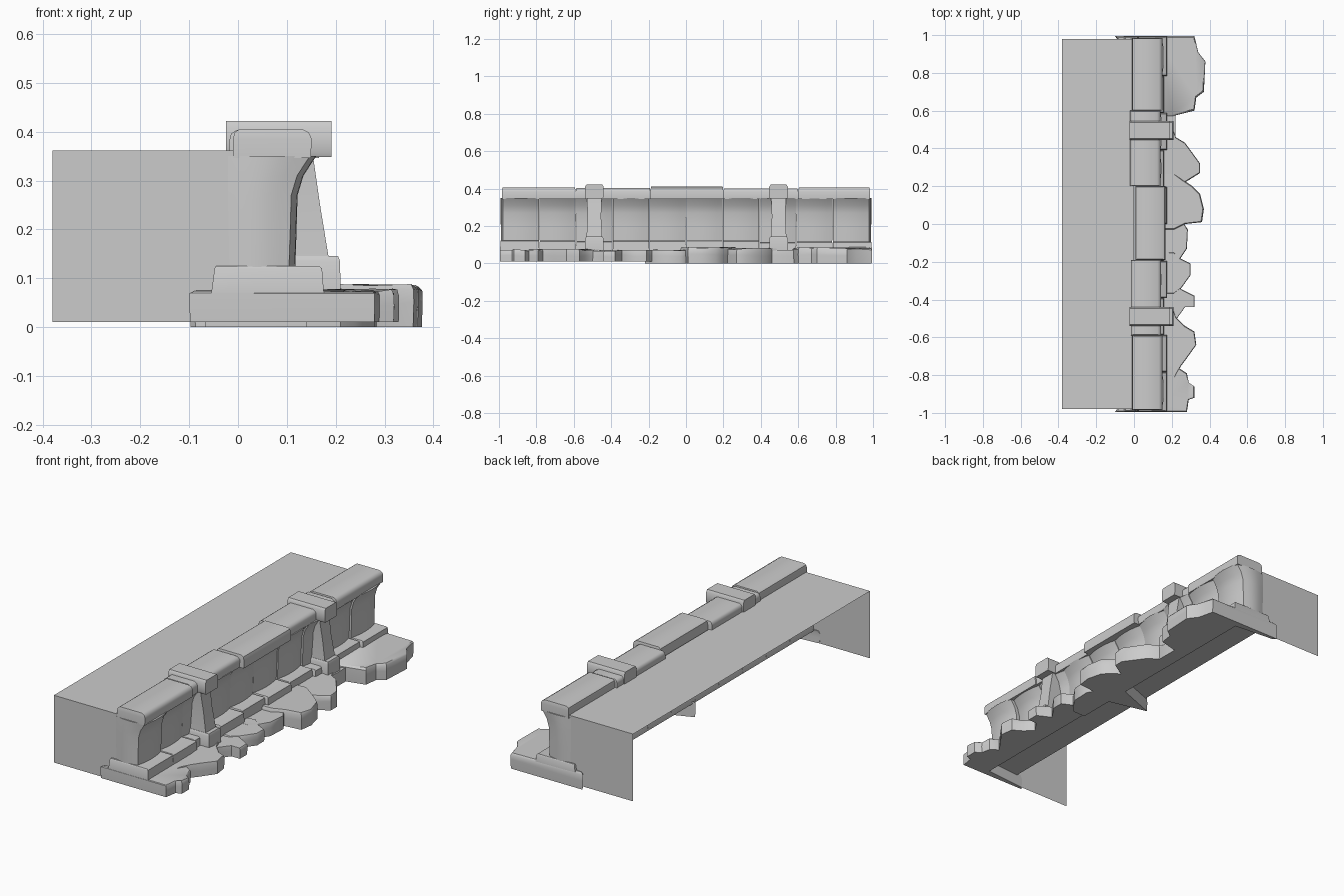
import bpy, bmesh, math, random
from mathutils import Vector

random.seed(4)
cube = bpy.data.objects.get("Cube")
if cube:
    bpy.data.objects.remove(cube, do_unlink=True)

stone = bpy.data.materials.new("grey_stone")
stone.use_nodes = True
GREY = (0.6, 0.6, 0.6, 1)
stone.diffuse_color = GREY
stone.node_tree.nodes["Principled BSDF"].inputs["Base Color"].default_value = GREY


def finish(name, bm, smooth=True):
    """Turn a bmesh into a named stone object."""
    bmesh.ops.recalc_face_normals(bm, faces=bm.faces)
    mesh = bpy.data.meshes.new(name)
    bm.to_mesh(mesh)
    bm.free()
    obj = bpy.data.objects.new(name, mesh)
    bpy.context.collection.objects.link(obj)
    mesh.materials.append(stone)
    if smooth:
        bpy.ops.object.select_all(action='DESELECT')
        obj.select_set(True)
        bpy.context.view_layer.objects.active = obj
        bpy.ops.object.shade_smooth_by_angle(angle=math.radians(40))


def loft(rings):
    """Skin a stack of equal-length rings and cap both ends."""
    bm = bmesh.new()
    rows = [[bm.verts.new(p) for p in ring] for ring in rings]
    count = len(rows[0])
    for low, high in zip(rows, rows[1:]):
        for i in range(count):
            j = (i + 1) % count
            bm.faces.new((low[i], low[j], high[j], high[i]))
    bm.faces.new(rows[0])
    bm.faces.new(rows[-1])
    return bm


def rect(x0, x1, y0, y1, z):
    return [(x0, y0, z), (x1, y0, z), (x1, y1, z), (x0, y1, z)]


# Thin platform top and its two end walls, open behind and below
bm = bmesh.new()
back, front, end, top, low = -0.38, 0.0, 0.98, 0.362, 0.01
bm.faces.new([bm.verts.new(p) for p in rect(back, front, -end, end, top)])
for y in (-end, end):
    corners = ((back, low), (front, low), (front, top), (back, top))
    bm.faces.new([bm.verts.new((x, y, z)) for x, z in corners])
finish("platform_sheet", bm, smooth=False)

# Wall panels, bowed across and flared under the coping; outer sides bulge too
PITCH = 0.196
STEPS = 6
profile = ((0.11, 0.105), (0.2, 0.108), (0.27, 0.11), (0.31, 0.122), (0.35, 0.148))
for i in range(10):
    y0 = -end + i * PITCH
    depth = 0.012 if i in (0, 9) else random.uniform(-0.008, 0.006)
    rings = []
    for z, x in profile:
        gap = 0.001 + 0.006 * max(0, 0.3 - z)
        sides = []
        for y, outward in ((y0 + gap, -1 if i == 0 else 0),
                           (y0 + PITCH - gap, 1 if i == 9 else 0)):
            side = []
            for k in range(STEPS):
                t = k / STEPS
                bulge = 0.012 * math.sin(math.pi * t) * outward
                side.append((-0.025 + t * (x + depth + 0.01), y + bulge, z))
            sides.append(side)
        face = []
        for k in range(STEPS + 1):
            t = k / STEPS
            bow = 0.013 * (2 * t - 1) ** 2
            face.append((x + depth - bow, y0 + gap + t * (PITCH - 2 * gap), z))
        rings.append(sides[0] + face + sides[1][::-1])
    finish("wall_panel", loft(rings))

# Stepped plinth blocks below the panels
for i in range(10):
    y0, y1 = -end + i * PITCH, -end + (i + 1) * PITCH
    x = 0.168 if i % 2 or i == 0 else 0.152
    z = 0.125 - random.uniform(0, 0.01) * (i > 0)
    if i == 0:
        y0 -= 0.014
    if i == 9:
        y1 += 0.014
    rings = (rect(-0.055, x + 0.008, y0, y1, 0.068),
             rect(-0.048, x + 0.004, y0 + 0.002, y1 - 0.002, z - 0.005),
             rect(-0.045, x - 0.002, y0 + 0.006, y1 - 0.006, z))
    finish("plinth_block", loft(rings))

# Coping stones along the top
edges = (-0.985, -0.59, -0.19, 0.2, 0.6, 0.985)
shifts = (-0.005, -0.012, 0.012, -0.015, -0.005)
for y0, y1, s in zip(edges, edges[1:], shifts):
    z = 0.407 + s / 3
    rings = (rect(-0.005 + s, 0.154 + s, y0, y1, 0.346),
             rect(-0.005 + s, 0.156 + s, y0, y1, 0.385),
             rect(-0.002 + s, 0.15 + s, y0 + 0.002, y1 - 0.002, 0.4 + s / 3),
             rect(0.008 + s, 0.137 + s, y0 + 0.004, y1 - 0.004, z))
    finish("coping_stone", loft(rings))

# Two buttress posts: foot, tapered shaft and cap
for y in (-0.49, 0.495):
    foot = (rect(0.05, 0.21, y - 0.05, y + 0.05, 0.07),
            rect(0.05, 0.209, y - 0.049, y + 0.049, 0.135),
            rect(0.05, 0.205, y - 0.043, y + 0.043, 0.145))
    finish("post_foot", loft(foot))
    shaft = (rect(0.05, 0.186, y - 0.042, y + 0.042, 0.14),
             rect(0.05, 0.168, y - 0.036, y + 0.036, 0.25),
             rect(0.05, 0.153, y - 0.04, y + 0.04, 0.355))
    finish("post_shaft", loft(shaft))
    cap = (rect(-0.025, 0.191, y - 0.046, y + 0.046, 0.348),
           rect(-0.025, 0.191, y - 0.05, y + 0.05, 0.358),
           rect(-0.025, 0.191, y - 0.05, y + 0.05, 0.41),
           rect(-0.025, 0.191, y - 0.042, y + 0.042, 0.422))
    finish("post_cap", loft(cap))

# Rough rocks at the foot: base, top height, then the (x, y) outline
INNER = 0.14
rocks = {
    "end_rock_front": (0.01, 0.075, (INNER, -.75), (INNER, -.96), (-.09, -.98), (-.1, -.995),
                       (.28, -.995), (.29, -.93), (.32, -.92), (.32, -.86), (.29, -.84),
                       (.28, -.79), (.22, -.75)),
    "rock_a": (0.01, 0.075, (.22, -.8), (.25, -.75), (.28, -.71), (.33, -.64),
               (.32, -.57), (.27, -.54), (.22, -.49)),
    "rock_b": (0.01, 0.07, (.22, -.51), (.27, -.44), (.32, -.44), (.32, -.38), (.26, -.35)),
    "rock_c": (0.01, 0.075, (.25, -.34), (.3, -.27), (.3, -.21), (.24, -.18)),
    "rock_d": (0, 0.07, (.24, -.19), (.28, -.13), (.285, -.03), (.26, .01)),
    "rock_e": (0, 0.085, (.27, 0), (.36, .01), (.37, .08), (.35, .16), (.31, .2), (.25, .24)),
    "rock_f": (0, 0.08, (.27, .22), (.35, .27), (.35, .32), (.27, .43), (.22, .46)),
    "rock_g": (0, 0.07, (.22, .44), (.22, .61)),
    "end_rock_back": (0, 0.085, (INNER, .57), (.2, .57), (.32, .6), (.33, .67), (.37, .7),
                      (.378, .86), (.34, .91), (.32, .995), (-.1, .995), (-.09, .98),
                      (INNER, .96)),
}
for name, (base, height, *points) in rocks.items():
    # Middle rocks run on beneath the plinth and overlap their neighbours
    if name.startswith("rock"):
        y0, y1 = points[0][1] - 0.03, points[-1][1] + 0.03
        points = [(INNER, y0), (0.21, y0)] + points + [(0.21, y1), (INNER, y1)]
    # One rock has a spur reaching back under the wall
    if name == "rock_e":
        points += [(INNER, 0.1), (-0.07, 0.02)]
    mid = sum((Vector(p) for p in points), Vector((0, 0))) / len(points)
    rings = []
    for z, scale in ((base, 0.99), (height * 0.55, 1), (height * 0.88, 0.997), (height, 0.96)):
        ring = []
        for x, y in points:
            p = mid + (Vector((x, y)) - mid) * scale
            wobble = random.uniform(-0.005, 0.004) if z > base else 0
            ring.append((p.x, p.y, z + wobble))
        rings.append(ring)
    finish(name, loft(rings))
